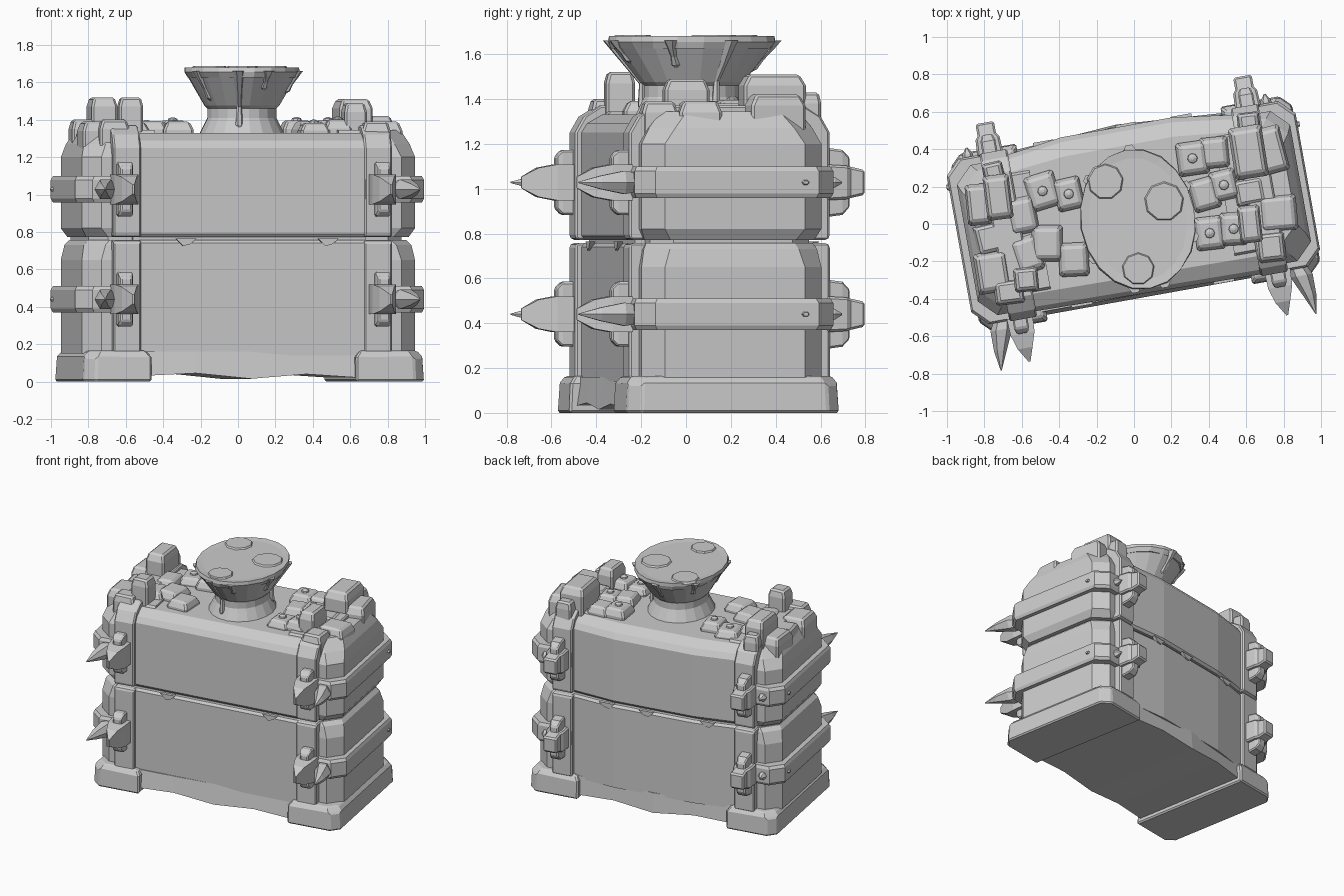
import bpy, bmesh, math, random
from mathutils import Matrix, Vector

random.seed(4)
cube = bpy.data.objects.get("Cube")
if cube:
    bpy.data.objects.remove(cube, do_unlink=True)

stone = bpy.data.materials.new("stone grey")
stone.use_nodes = True
GREY = (0.6, 0.6, 0.6, 1)
stone.diffuse_color = GREY
stone.node_tree.nodes["Principled BSDF"].inputs["Base Color"].default_value = GREY

TURN = Matrix.Rotation(math.radians(10.2), 4, 'Z')   # whole model stands turned
MID = 0.06                                           # middle of the depth
SIDES = ((-1, "right", .02), (1, "left", 0))         # sign, name, how much shorter


def loft(name, rings, bevel=0.0):
    """Skin a stack of equal rings, cap both ends."""
    bm = bmesh.new()
    rows = [[bm.verts.new(TURN @ Vector(p)) for p in ring] for ring in rings]
    n = len(rows[0])
    for a, b in zip(rows, rows[1:]):
        for i in range(n):
            j = (i + 1) % n
            bm.faces.new((a[i], a[j], b[j], b[i]))
    bm.faces.new(rows[0])
    bm.faces.new(rows[-1])
    bmesh.ops.recalc_face_normals(bm, faces=bm.faces)
    mesh = bpy.data.meshes.new(name)
    bm.to_mesh(mesh)
    bm.free()
    mesh.materials.append(stone)
    ob = bpy.data.objects.new(name, mesh)
    bpy.context.collection.objects.link(ob)
    if bevel:
        mod = ob.modifiers.new("worn edges", 'BEVEL')
        mod.width, mod.segments = bevel, 1
        mod.limit_method, mod.angle_limit = 'ANGLE', math.radians(40)
    return ob


def chamfered(s, u0, u1, v0, v1, c, z):
    """Rectangle with its two outer corners cut, on side s."""
    pts = [(u0, v0), (u1 - c, v0), (u1, v0 + c), (u1, v1 - c), (u1 - c, v1), (u0, v1)]
    return [(s * u, v, z) for u, v in pts]


def box_ring(u, v, w, d, z, turn=0.0):
    c, s = math.cos(turn), math.sin(turn)
    return [(u + c * a * w / 2 - s * b * d / 2, v + s * a * w / 2 + c * b * d / 2, z)
            for a, b in ((-1, -1), (1, -1), (1, 1), (-1, 1))]


def block(name, u, v, w, d, z0, z1, turn=0.0, taper=0.8, bevel=0.012):
    knee = z1 - min(0.05, (z1 - z0) * 0.4)
    return loft(name, [box_ring(u, v, w, d, z0, turn), box_ring(u, v, w, d, knee, turn),
                       box_ring(u, v, w * taper, d * taper, z1, turn)], bevel)


def rect_y(u, z, w, h, v):
    """Upright rectangle facing the front, for parts that run front to back."""
    return [(u + a * w / 2, v, z + b * h / 2) for a, b in ((-1, -1), (1, -1), (1, 1), (-1, 1))]


def round_y(u, z, r, v, n=6):
    return [(u + r * math.cos(i * math.tau / n), v, z + r * math.sin(i * math.tau / n))
            for i in range(n)]


# Middle walls, slightly bowed at the back
def wall_ring(z, inset):
    pts = [(-.63, -.365), (.63, -.385), (.63, .48), (.3, .525), (-.3, .525), (-.63, .48)]
    k = 1 - inset / 0.45
    return [(u, MID + (v - MID) * k, z) for u, v in pts]


loft("core", [wall_ring(.1, .04), wall_ring(1.25, .04)])
loft("lower_wall", [wall_ring(.14, 0), wall_ring(.74, 0), wall_ring(.757, .015)])
loft("upper_wall", [wall_ring(.772, .015), wall_ring(.79, 0), wall_ring(1.25, 0),
                    wall_ring(1.29, .025), wall_ring(1.33, .1)])

# Base skirt between the feet, with a wavy lower edge
WAVE = [(-.6, .03), (-.3, .045), (0, .015), (.3, .04), (.6, .02)]
loft("base_skirt", [[(u, -.395, z), (u, .54 - abs(u) * .07, z),
                     (u, .53 - abs(u) * .07, .16), (u, -.375, .16)] for u, z in WAVE])

for s, side, cut in SIDES:
    # Foot wrapping the whole end
    foot, heel = .945 - cut * 1.8, .565 - cut
    loft(side + "_foot", [chamfered(s, heel, foot, -.43, .535, .06, 0),
                          chamfered(s, heel, foot - .005, -.425, .53, .06, .13),
                          chamfered(s, heel + .025, foot - .035, -.40, .505, .06, .165)], .01)
    # Bulging end walls
    wall = .915 - cut
    loft(side + "_lower_end", [chamfered(s, .5, wall, -.35, .465, .09, .15),
                               chamfered(s, .5, wall, -.35, .465, .09, .65),
                               chamfered(s, .5, wall - .015, -.335, .45, .1, .73),
                               chamfered(s, .5, wall - .04, -.32, .435, .1, .757)])
    loft(side + "_end_core", [chamfered(s, .5, .85, -.30, .42, .09, .7),
                              chamfered(s, .5, .85, -.30, .42, .09, .82)])
    loft(side + "_upper_end", [chamfered(s, .5, wall - .03, -.33, .44, .1, .772),
                               chamfered(s, .5, wall, -.35, .465, .09, .82),
                               chamfered(s, .5, wall, -.35, .465, .09, 1.20),
                               chamfered(s, .5, wall - .02, -.31, .43, .1, 1.27),
                               chamfered(s, .5, wall - .06, -.25, .37, .1, 1.345)])
    # Posts strapped over the front, top and back
    for tag, stack in (("lower", ((.15, 0), (.745, 0), (.757, .012))),
                       ("upper", ((.772, .012), (.785, 0), (1.25, 0), (1.32, .04), (1.37, .12)))):
        loft(f"{side}_{tag}_post",
             [box_ring(s * (.692 - cut), MID, .15, .91 - 2 * k, z) for z, k in stack], .01)

    for tag, z in (("lower", .44), ("upper", 1.028)):
        # Band around the end
        out = .955 - cut * .75
        loft(f"{side}_{tag}_band", [chamfered(s, .62, out - .01, -.38, .50, .08, z - .07),
                                    chamfered(s, .62, out, -.39, .51, .08, z - .05),
                                    chamfered(s, .62, out, -.39, .51, .08, z + .05),
                                    chamfered(s, .62, out - .01, -.38, .50, .08, z + .07)])
        # Front clamp: upright bar, block and blade-like point
        u = s * .70 + .01
        loft(f"{side}_{tag}_front_bar", [rect_y(u, z, .08, .29, -.38),
                                         rect_y(u, z, .08, .29, -.44),
                                         rect_y(u, z, .06, .23, -.47)], .008)
        loft(f"{side}_{tag}_front_clamp", [rect_y(u, z, .14, .16, -.38),
                                           rect_y(u, z, .13, .16, -.47),
                                           rect_y(u, z, .08, .13, -.55),
                                           rect_y(u + .01, z, .01, .05, -.625)])
        # Back clamp: bar and blunt block
        loft(f"{side}_{tag}_back_bar", [rect_y(u, z, .08, .31, .50),
                                        rect_y(u, z, .08, .29, .575),
                                        rect_y(u, z, .06, .22, .61)], .008)
        loft(f"{side}_{tag}_back_clamp", [rect_y(u, z, .14, .16, .50),
                                          rect_y(u, z, .13, .15, .59),
                                          rect_y(u, z, .10, .14, .61),
                                          rect_y(u, z, .10, .11, .675)], .01)
        # Long spike splaying out beside the front clamp
        path = ((.785, .04, -.33), (.815, .06, -.43), (.84, .035, -.54), (.855, .003, -.645))
        loft(f"{side}_{tag}_spike", [round_y(s * e + .018, z, r, v) for e, r, v in path])
        # Stud beside the back clamp and a rivet on the end
        loft(f"{side}_{tag}_stud", [round_y(s * .81, z, .035, .46), round_y(s * .81, z, .028, .525),
                                    round_y(s * .81, z, .005, .56)])
        loft(f"{side}_{tag}_band_rivet", [[(s * e, .37 + r * math.cos(k * math.tau / 6),
                                            z + .7 * r * math.sin(k * math.tau / 6)) for k in range(6)]
                                          for e, r in ((.92, .035), (out + .012, .012))])

# Tall stones and shoulder stones on the ends: u, v, width, depth, top
STONES = [(-.69, .27, .14, .24, 1.52), (-.62, -.19, .13, .13, 1.52), (.67, .27, .18, .28, 1.51),
          (.61, -.11, .12, .20, 1.49), (.77, -.08, .20, .19, 1.39), (-.79, -.12, .18, .22, 1.39),
          (.79, .26, .15, .25, 1.42), (-.77, .06, .16, .17, 1.37), (-.69, .40, .11, .12, 1.44),
          (.70, .43, .12, .1, 1.43), (.64, .06, .17, .15, 1.38), (-.72, -.24, .16, .13, 1.40),
          (.70, -.25, .15, .16, 1.39), (-.80, .25, .13, .22, 1.40)]
for i, (u, v, w, d, top) in enumerate(STONES):
    block(f"end_stone_{i + 1}", u, v, w, d, 1.2, top, random.uniform(-.1, .1))

# Cobbles across the top, some with a rivet
COBBLES = [(-.45, .26), (-.315, .22), (-.475, -.02), (-.35, -.13), (-.59, -.06), (-.58, .15),
           (.37, .29), (.49, .30), (.51, .12), (.39, -.12), (.52, -.12), (.40, .09)]
for i, (u, v) in enumerate(COBBLES):
    top = random.uniform(1.375, 1.40)
    block(f"cobble_{i + 1}", u, v, random.uniform(.14, .17), random.uniform(.16, .2),
          1.28, top, random.uniform(-.2, .2), .75)
    if i in (0, 1, 6, 8, 9, 10):
        loft(f"rivet_{i + 1}", [[(u + r * math.cos(k * math.pi / 4), v + r * math.sin(k * math.pi / 4), top + h)
                                 for k in range(8)] for r, h in ((.03, -.01), (.025, .01), (.008, .018))])


# Funnel, deeper than wide
def oval(rx, ry, z, n=20, wobble=0.0):
    return [(.025 + rx * (1 + random.uniform(-wobble, wobble)) * math.cos(k * math.tau / n),
             .022 + ry * (1 + random.uniform(-wobble, wobble)) * math.sin(k * math.tau / n), z)
            for k in range(n)]


loft("funnel", [oval(.24, .27, 1.30), oval(.20, .23, 1.38), oval(.185, .215, 1.41), oval(.185, .215, 1.46),
                oval(.20, .235, 1.475), oval(.297, .37, 1.645)])
loft("rim", [oval(.29, .36, 1.625, wobble=.03), oval(.308, .382, 1.655, wobble=.02),
             oval(.305, .375, 1.68), oval(.26, .33, 1.675)])

# Shallow spill patches on the funnel top
for i, (cx, cy, r) in enumerate(((-.11, .25, .1), (.18, .09, .11), (-.02, -.24, .09))):
    loft(f"spill_{i + 1}", [[(cx + q * r * math.cos(k * math.tau / 9), cy + q * r * math.sin(k * math.tau / 9), z)
                             for k in range(9)] for q, z in ((1, 1.67), (.9, 1.686))])

# Drips running down the funnel: direction, lower end
for i, (a, low) in enumerate(((-1.85, 1.34), (-1.3, 1.56), (-.4, 1.54), (.35, 1.36), (1.5, 1.52), (2.4, 1.55), (3.6, 1.50))):
    rings = []
    for t, w in ((0, .034), (.3, .02), (.6, .014), (.9, .02), (1, .006)):
        z = 1.66 + (low - 1.66) * t
        f = min(1, max(0, (z - 1.475) / .17))
        rx, ry = .193 + .102 * f, .225 + .145 * f
        c = Vector((.025 + rx * math.cos(a), .022 + ry * math.sin(a), z))
        rings.append([c + Vector((w * math.cos(k * math.tau / 6), w * math.sin(k * math.tau / 6), 0))
                      for k in range(6)])
    loft(f"drip_{i + 1}", rings)

# Chips along the seam
for i, (u, v) in enumerate(((-.35, -.37), (.42, -.382), (-.4, .51), (.05, .525), (.35, .517))):
    loft(f"seam_chip_{i + 1}", [[(u + a * w, v + d, z) for a, z in ((-.07, .765), (.07, .765), (.03, .735), (-.02, .725))]
                                for d, w in ((-.012, .8), (.012, .8))])
